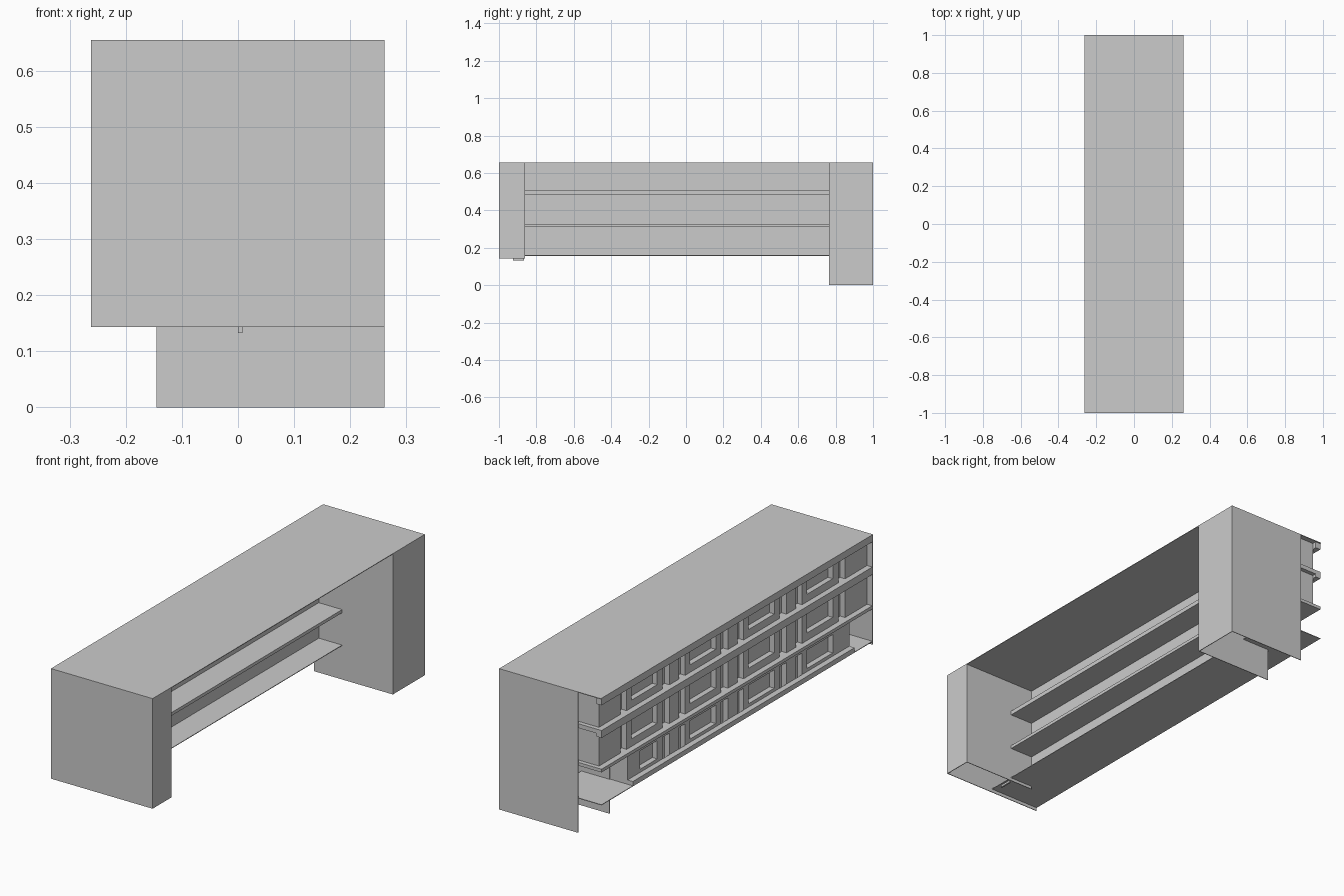
import bpy

cube = bpy.data.objects.get("Cube")
if cube:
    bpy.data.objects.remove(cube, do_unlink=True)

grey = bpy.data.materials.new("plain grey")
grey.use_nodes = True
grey.diffuse_color = (0.6, 0.6, 0.6, 1)
grey.node_tree.nodes["Principled BSDF"].inputs["Base Color"].default_value = (0.6, 0.6, 0.6, 1)


def box(name, x, y, z):
    """Box spanning the given (low, high) pairs."""
    verts = [(a, b, c) for a in x for b in y for c in z]
    faces = [(0, 1, 3, 2), (4, 6, 7, 5), (0, 4, 5, 1),
             (2, 3, 7, 6), (0, 2, 6, 4), (1, 5, 7, 3)]
    mesh = bpy.data.meshes.new(name)
    mesh.from_pydata(verts, [], faces)
    mesh.materials.append(grey)
    obj = bpy.data.objects.new(name, mesh)
    bpy.context.collection.objects.link(obj)
    return obj


T = 0.003                      # sheet thickness
LEFT, RIGHT = 0.261, -0.262    # counter depth limits
TOP, FLOOR = 0.655, 0.16
INNER = (-0.12, LEFT - T)      # width of the pedestal inner walls

# Counter top
box("counter_top", (RIGHT, LEFT), (-1, 1), (TOP - T, TOP))

# Hollow front pedestal, open underneath
box("front_end_panel", (RIGHT, LEFT), (-1, -1 + T), (0.143, TOP - T))
box("front_pedestal_side", (LEFT - T, LEFT), (-1 + T, -0.862), (0.143, TOP - T))
box("front_pedestal_inner", INNER, (-0.865, -0.862), (0.143, TOP - T))
box("front_foot", (0, 0.008), (-0.925, -0.865), (0.133, 0.143))

# Hollow back pedestal, reaching the ground
box("back_end_panel", (-0.145, LEFT), (1 - T, 1), (0, TOP - T))
box("back_pedestal_side", (LEFT - T, LEFT), (0.765, 1 - T), (0, TOP - T))
box("back_pedestal_inner", (-0.145, INNER[1]), (0.765, 0.765 + T), (0, TOP - T))

# Shelves, which run through both pedestals
box("bottom_shelf", (RIGHT, 0), (-0.995, 0.995), (FLOOR - T, FLOOR))
box("lower_shelf", (RIGHT, 0), (-0.995, 0.995), (0.31, 0.325))
box("upper_shelf", (RIGHT, 0), (-0.995, 0.995), (0.485, 0.505))

# Rails along the display edge
box("bottom_rail", (RIGHT, -0.235), (-0.865, 0.765), (FLOOR, FLOOR + 0.02))
box("upper_rail", (RIGHT, -0.235), (-0.995, 0.995), (0.47, 0.485))
box("top_rail", (RIGHT, -0.235), (-0.995, 0.995), (0.622, TOP - T))

# Rows of the long wall, with raised framing on the display side
CORE, FACE = (-0.21, -0.12), (-0.235, -0.21)
PERIOD, END = 0.43, 0.09
rows = [("bottom", FLOOR, 0.31, -0.865, 0.765),
        ("middle", 0.325, 0.485, -0.994, 0.975),
        ("upper", 0.505, TOP - T, -0.994, 0.975)]
for row, low, high, start, end in rows:
    head = high - 0.03
    box(row + "_wall", CORE, (start, end), (low, high))
    box(row + "_frame_head", FACE, (start, end), (head, high))
    box(row + "_start_post", FACE, (start, start + END), (low, head))
    box(row + "_end_post", FACE, (end - END, end), (low, head))
    for bay in range(6):
        base = -1.333 + bay * PERIOD
        for part, offset, width, top in (("wide_post", 0, 0.07, head),
                                         ("narrow_post", 0.12, 0.04, head),
                                         ("sill", 0.16, 0.19, low + 0.035),
                                         ("divider", 0.35, 0.035, head)):
            a = max(base + offset, start + END)
            b = min(base + offset + width, end - END)
            if b > a:
                box(f"{row}_{part}_{bay}", FACE, (a, b), (low, top))
